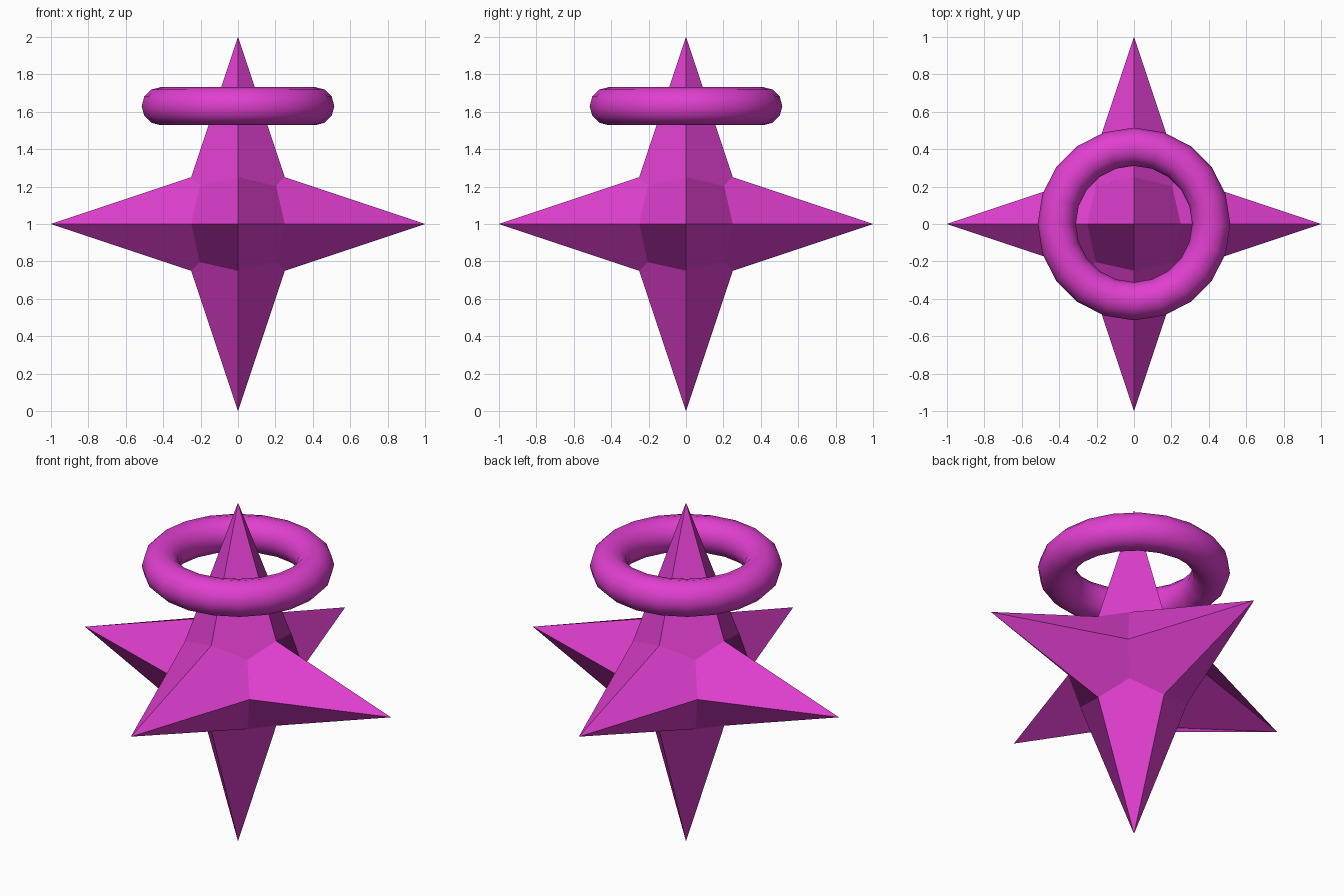
import bpy, bmesh, math
from mathutils import Vector

if "Cube" in bpy.data.objects:
    bpy.data.objects.remove(bpy.data.objects["Cube"])

EDGE = 0.25                              # body edge points at (.25, .25, 0)
CORNER = EDGE * math.sqrt(2.0 / 3.0)     # body corners on the same sphere
CENTRE = Vector((0, 0, 1))

mat = bpy.data.materials.new("magenta")
mat.diffuse_color = (0.75, 0.05, 0.63, 1)
mat.use_nodes = True
mat.node_tree.nodes["Principled BSDF"].inputs["Base Color"].default_value = mat.diffuse_color


def add_spike(bm, right, up):
    """Four bent quads running from one tip back to the round body."""
    r, u = Vector(right), Vector(up)
    n = r.cross(u)
    for sr in (1, -1):
        for su in (1, -1):
            side, top = (n + r * sr) * EDGE, (n + u * su) * EDGE
            corner = (n + r * sr + u * su) * CORNER
            if sr * su > 0:
                loop = [side, corner, top, n]      # folds across the quad
            else:
                loop = [n, top, corner, side]      # ridge from tip to corner
            bm.faces.new([bm.verts.new(CENTRE + p) for p in loop])


# Six-pointed star
bm = bmesh.new()
X, Y, Z = (1, 0, 0), (0, 1, 0), (0, 0, 1)
NX, NY = (-1, 0, 0), (0, -1, 0)
for right, up in ((X, Z), (Y, Z), (NX, Z), (NY, Z), (Y, NX), (Y, X)):
    add_spike(bm, right, up)
bmesh.ops.remove_doubles(bm, verts=bm.verts, dist=1e-4)
mesh = bpy.data.meshes.new("star")
bm.to_mesh(mesh)
bm.free()
star = bpy.data.objects.new("star", mesh)
bpy.context.collection.objects.link(star)
mesh.materials.append(mat)

# Ring floating around the top spike
bpy.ops.mesh.primitive_torus_add(major_segments=20, minor_segments=12,
                                 major_radius=0.413, minor_radius=0.102,
                                 location=(0, 0, 1.63))
ring = bpy.context.object
ring.name = "ring"
ring.data.materials.append(mat)
bpy.ops.object.shade_smooth()
